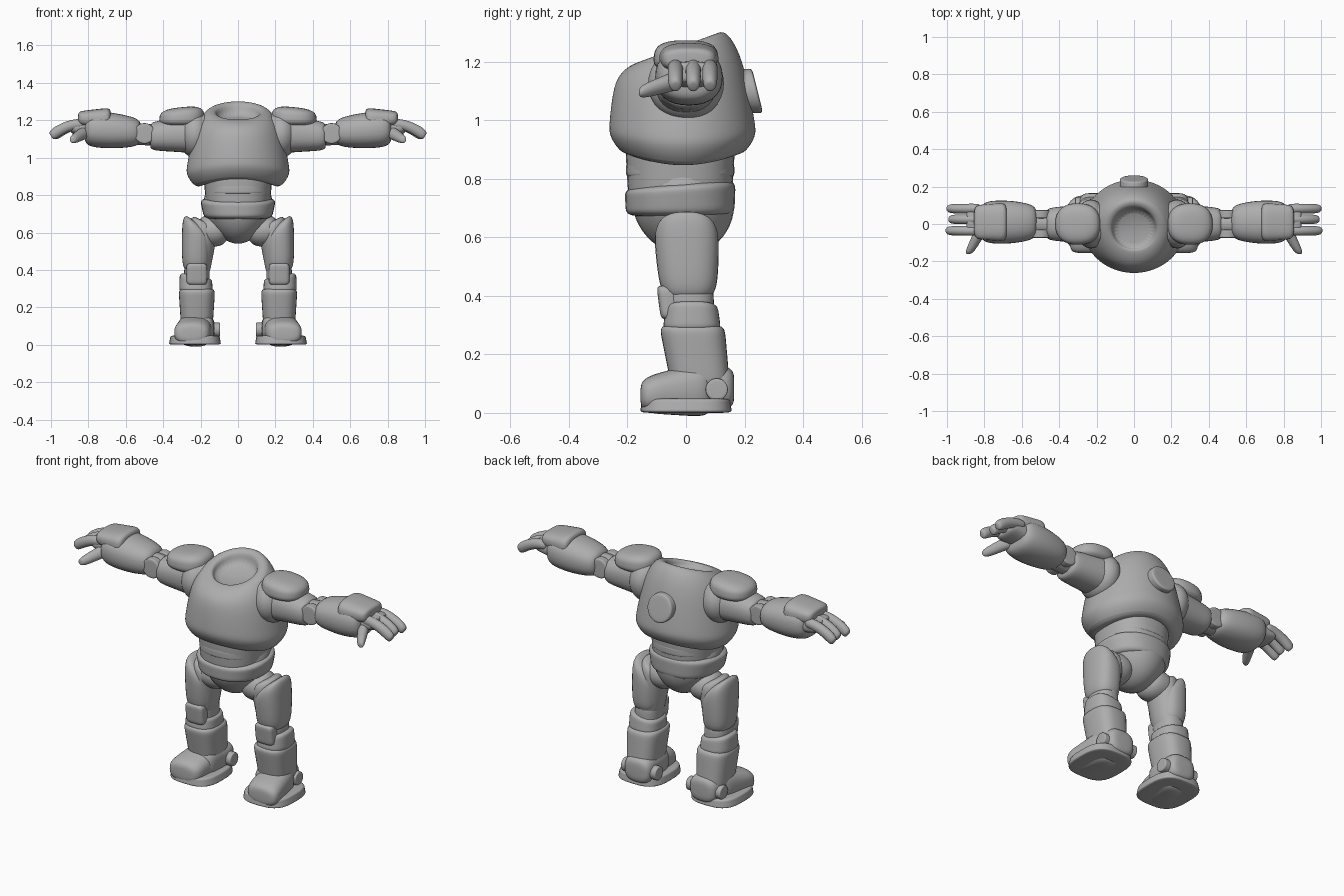
import bpy, bmesh, math
from mathutils import Vector

if "Cube" in bpy.data.objects:
    bpy.data.objects.remove(bpy.data.objects["Cube"])

GREY = (.42, .42, .42, 1)
grey = bpy.data.materials.new("armour grey")
grey.use_nodes = True
grey.diffuse_color = GREY
grey.node_tree.nodes["Principled BSDF"].inputs["Base Color"].default_value = GREY

SIDES = 32
STEPS = 24
X, Y, Z = range(3)


def skin(name, loops, mirror):
    """Bridge successive rings of points, cap both ends and make a smooth object."""
    bm = bmesh.new()
    rings = [[bm.verts.new(point) for point in loop] for loop in loops]
    for lower, upper in zip(rings, rings[1:]):
        for i in range(SIDES):
            j = (i + 1) % SIDES
            bm.faces.new((lower[i], lower[j], upper[j], upper[i]))
    bm.faces.new(rings[0])
    bm.faces.new(rings[-1])
    bmesh.ops.recalc_face_normals(bm, faces=bm.faces)
    mesh = bpy.data.meshes.new(name)
    bm.to_mesh(mesh)
    bm.free()
    mesh.materials.append(grey)
    part = bpy.data.objects.new(name, mesh)
    bpy.context.collection.objects.link(part)
    bpy.context.view_layer.objects.active = part
    part.select_set(True)
    bpy.ops.object.shade_smooth_by_angle(angle=math.radians(40))
    part.select_set(False)
    if mirror:
        part.modifiers.new("Mirror", 'MIRROR')
    return part


def rounded(angle, radius, square):
    """One coordinate of a superellipse; a higher square value is boxier."""
    wave = math.cos(angle)
    return radius * math.copysign(abs(wave) ** (2 / square), wave)


def tube(name, axis, start, end, size, end_size=None, bulge=0, crisp=6, square=2,
         slope=(0, 0), bend=0, mirror=True):
    """Rounded barrel along an axis; size holds the radii on the next two axes."""
    start, end = Vector(start), Vector(end)
    size = Vector(size)
    end_size = Vector(end_size) if end_size else size
    u_axis, v_axis = (axis + 1) % 3, (axis + 2) % 3
    loops = []
    for step in range(STEPS):
        along = -math.cos(math.pi * (step + .5) / STEPS)
        t = (along + 1) / 2
        edge = (1 - abs(along) ** crisp) ** (1 / crisp)
        radii = size.lerp(end_size, t) * edge * (1 + bulge * math.sin(math.pi * t))
        loop = []
        for side in range(SIDES):
            angle = math.tau * side / SIDES
            u = rounded(angle, radii.x, square)
            v = rounded(angle - math.pi / 2, radii.y, square)
            point = start.lerp(end, t)
            point[u_axis] += u
            point[v_axis] += v
            point[axis] += t * (slope[0] * u + slope[1] * v)
            point.z -= bend * t * t
            loop.append(point)
        loops.append(loop)
    return skin(name, loops, mirror)


def torso_ring(radius, height):
    """Wide and saddle shaped at the hem, round and tilted forward at the collar."""
    rise = min(max((height - .9) / .35, 0), 1)
    loop = []
    for side in range(SIDES):
        angle = math.tau * side / SIDES
        depth = radius * (.9 + .06 * rise)
        y = depth * math.sin(angle)
        saddle = .02 * (1 - rise) * math.cos(2 * angle)
        tilt = .37 * rise ** 4
        loop.append((radius * math.cos(angle), y - .01 - .015 * rise,
                     height + tilt * y - saddle))
    return loop


# Torso shell with a recessed neck socket
torso_profile = [(.15, .9), (.2, .86), (.24, .87), (.28, .93), (.275, .97), (.25, 1.1),
                 (.22, 1.19), (.17, 1.25), (.13, 1.25), (.115, 1.24), (.11, 1.19)]
torso = skin("torso", [torso_ring(*point) for point in torso_profile], mirror=False)
smooth = torso.modifiers.new("Smooth", 'SUBSURF')
smooth.levels = smooth.render_levels = 2
tube("back_disc", Y, start=(0, .18, 1.1), end=(0, .245, 1.1), size=(.076, .076),
     crisp=9, slope=(-.25, 0), mirror=False)

# Waist and pelvis
tube("waist", Z, start=(0, -.02, .7), end=(0, -.02, .95), size=(.165, .175),
     end_size=(.19, .19), square=2.4, mirror=False)
tube("waist_ring", Z, start=(0, -.02, .8), end=(0, -.02, .86), size=(.175, .185),
     square=2.4, mirror=False)
tube("belt", Z, start=(0, -.02, .67), end=(0, -.02, .785), size=(.18, .185),
     end_size=(.205, .19), slope=(0, .08), square=2.3, mirror=False)
tube("pelvis", Z, start=(0, 0, .54), end=(0, -.02, .9), size=(.14, .17),
     end_size=(.22, .18), crisp=2, mirror=False)
tube("hip_joint", X, start=(.05, 0, .61), end=(.22, 0, .61), size=(.095, .085), crisp=2.5)

# Thighs and knees
tube("inner_thigh", Z, start=(.22, .01, .36), end=(.18, 0, .66), size=(.065, .085),
     end_size=(.075, .1), slope=(.5, 0))
tube("thigh_armour", Z, start=(.225, .01, .39), end=(.22, 0, .65), size=(.072, .092),
     end_size=(.075, .11), bulge=.05, square=2.5, slope=(.8, 0), crisp=5)
tube("knee_joint", Z, start=(.22, .02, .27), end=(.22, .01, .43), size=(.068, .075),
     end_size=(.068, .085), square=2.4)
tube("kneecap", Z, start=(.22, -.05, .32), end=(.22, -.065, .435), size=(.056, .036),
     square=4)

# Shins
tube("shin_collar", Z, start=(.225, .02, .28), end=(.225, .02, .37), size=(.09, .1),
     end_size=(.086, .088), square=2.6, slope=(.2, 0))
tube("shin", Z, start=(.22, .05, .09), end=(.22, .02, .3), size=(.084, .1),
     end_size=(.098, .112), square=2.8, crisp=9)

# Boots, toes turned outwards
tube("toe_cap", Y, start=(.25, -.155, .06), end=(.22, .09, .085), size=(.06, .1),
     end_size=(.1, .09), square=2.6, crisp=5)
tube("heel", Y, start=(.22, -.06, .09), end=(.205, .165, .085), size=(.08, .09),
     end_size=(.075, .085), square=2.8, crisp=5)
tube("sole", Z, start=(.23, 0, 0), end=(.23, 0, .05), size=(.14, .157),
     end_size=(.13, .15), square=3, crisp=9)
for label, inner, outer in (("outer", .27, .315), ("inner", .135, .095)):
    tube(label + "_ankle_disc", X, start=(inner, .105, .08), end=(outer, .105, .08),
         size=(.038, .038), crisp=9)

# Shoulders and arms
tube("shoulder_joint", X, start=(.14, 0, 1.125), end=(.32, 0, 1.125), size=(.13, .125),
     crisp=2)
tube("upper_arm", X, start=(.16, 0, 1.13), end=(.47, 0, 1.115), size=(.115, .11),
     end_size=(.085, .075), square=2.3, crisp=9)
tube("shoulder_pad", Z, start=(.3, 0, 1.165), end=(.3, 0, 1.27), size=(.125, .115),
     end_size=(.115, .105), square=2.4, crisp=3, slope=(-.1, 0))
tube("elbow", X, start=(.43, 0, 1.12), end=(.58, 0, 1.13), size=(.06, .058))
for label, facing in (("front", -1), ("back", 1)):
    tube(label + "_elbow_disc", Y, start=(.5, facing * .03, 1.13),
         end=(.5, facing * .075, 1.13), size=(.055, .055), crisp=9)
tube("forearm", X, start=(.52, .01, 1.135), end=(.82, .01, 1.155), size=(.09, .072),
     end_size=(.108, .092), bulge=.15, square=2.3)
tube("cuff_plate", X, start=(.68, .01, 1.205), end=(.855, .01, 1.21), size=(.105, .063),
     end_size=(.09, .038), square=2.8)

# Hands with curled fingers and a thumb
tube("palm", X, start=(.76, .02, 1.15), end=(.895, .02, 1.165), size=(.08, .05),
     end_size=(.08, .036), square=2.6)
for label, across, tip in (("first", -.036, 1), ("middle", .025, .985), ("last", .082, .995)):
    tube(label + "_finger", X, start=(.82, across, 1.18), end=(tip, across, 1.19),
         size=(.027, .028), end_size=(.025, .026), bend=.075, crisp=5, slope=(0, .6))
tube("thumb", Y, start=(.885, -.16, 1.095), end=(.81, -.02, 1.14), size=(.023, .023),
     end_size=(.035, .037), crisp=4)
